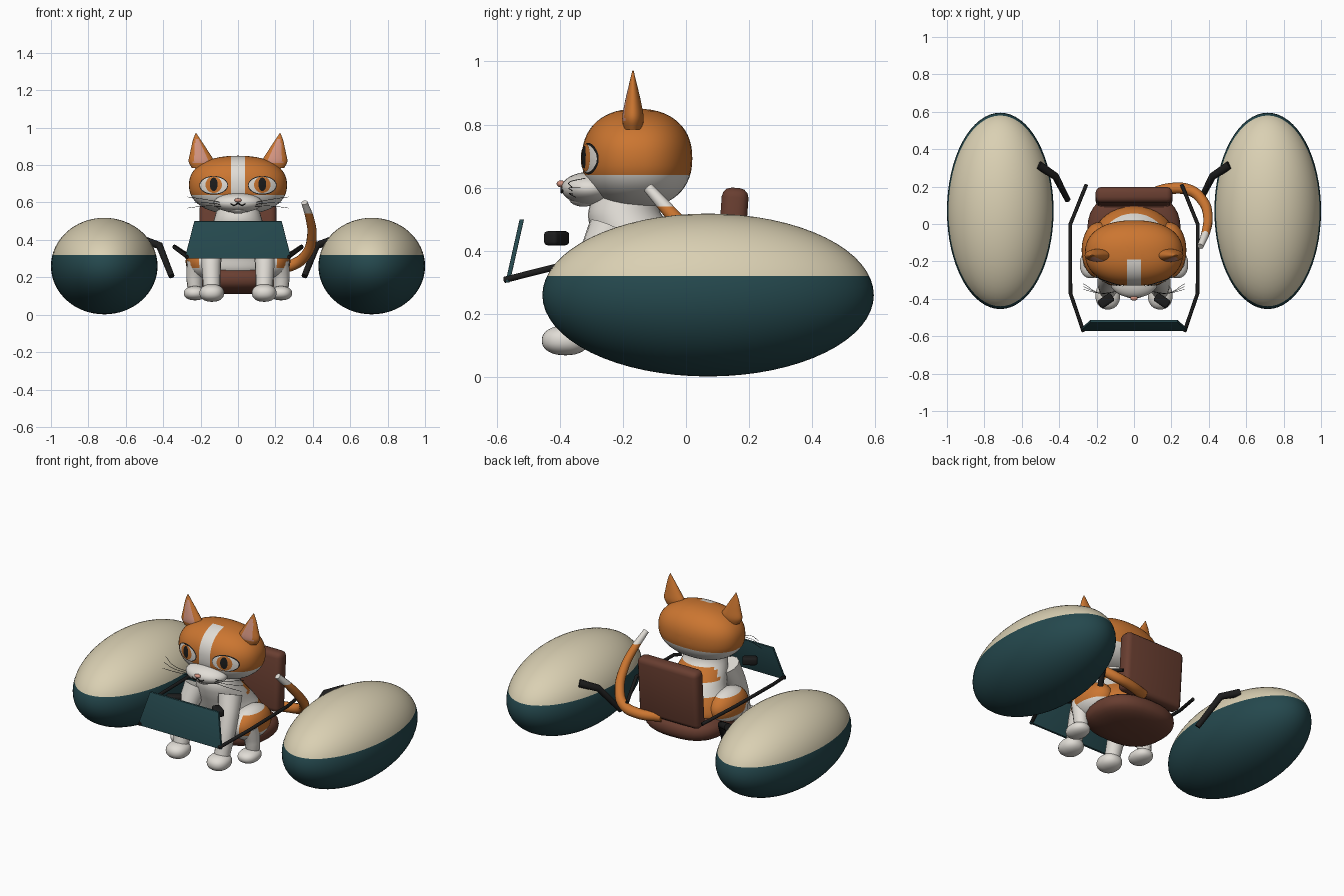
import bpy, bmesh, math
from mathutils import Vector, Matrix
from mathutils.bvhtree import BVHTree

if "Cube" in bpy.data.objects:
    bpy.data.objects.remove(bpy.data.objects["Cube"])

COLOURS = {
    "orange fur": (0.6, 0.18, 0.03), "white fur": (0.75, 0.72, 0.67),
    "cream shell": (0.7, 0.63, 0.45), "dark teal": (0.018, 0.065, 0.075),
    "brown leather": (0.14, 0.048, 0.03), "black": (0.012, 0.012, 0.012),
    "pink skin": (0.66, 0.3, 0.22),
}
MATS = {}
for label, rgb in COLOURS.items():
    m = bpy.data.materials.new(label)
    m.use_nodes = True
    m.diffuse_color = (*rgb, 1)
    m.node_tree.nodes["Principled BSDF"].inputs["Base Color"].default_value = (*rgb, 1)
    MATS[label] = m


def finish(name, bm, paint):
    """Turn a bmesh into a shaded object; paint is a colour or a rule on the face centre."""
    bmesh.ops.recalc_face_normals(bm, faces=bm.faces)
    rule = paint if callable(paint) else lambda c: paint
    names = []
    for f in bm.faces:
        label = rule(f.calc_center_median())
        if label not in names:
            names.append(label)
        f.material_index = names.index(label)
    mesh = bpy.data.meshes.new(name)
    bm.to_mesh(mesh)
    bm.free()
    for label in names:
        mesh.materials.append(MATS[label])
    ob = bpy.data.objects.new(name, mesh)
    bpy.context.collection.objects.link(ob)
    bpy.ops.object.select_all(action='DESELECT')
    ob.select_set(True)
    bpy.context.view_layer.objects.active = ob
    bpy.ops.object.shade_smooth_by_angle(angle=math.radians(40))
    return ob


def cut(bm, axis, values):
    for v in values:
        no = Vector((0, 0, 0))
        no[axis] = 1
        bmesh.ops.bisect_plane(bm, geom=bm.verts[:] + bm.edges[:] + bm.faces[:],
                               plane_co=no * v, plane_no=no)


def blob_mesh(loc, size, power=1.0, detail=32):
    bm = bmesh.new()
    bmesh.ops.create_uvsphere(bm, u_segments=detail, v_segments=detail // 2, radius=1)
    for v in bm.verts:
        v.co = Vector([loc[i] + size[i] * math.copysign(abs(v.co[i]) ** power, v.co[i])
                       for i in range(3)])
    return bm


def blob(name, loc, size, paint, power=1.0, detail=32, zcuts=()):
    bm = blob_mesh(loc, size, power, detail)
    cut(bm, 2, zcuts)
    return finish(name, bm, paint)


def loft(name, rings, paint, zcuts=(), n=32, steps=5):
    """Ellipse rings (z, cx, cy, rx, ry), smoothly interpolated and capped."""
    pts = [rings[0]] + rings + [rings[-1]]
    path = []
    for a, b, c, d in zip(pts, pts[1:], pts[2:], pts[3:]):
        for k in range(steps):
            t = k / steps
            path.append([q + t * (r - p) / 2 + t * t * (p - 2.5 * q + 2 * r - s / 2)
                         + t ** 3 * (1.5 * (q - r) + (s - p) / 2) for p, q, r, s in zip(a, b, c, d)])
    path.append(rings[-1])
    bm = bmesh.new()
    rows = [[bm.verts.new((cx + rx * math.cos(i * math.tau / n), cy + ry * math.sin(i * math.tau / n), z))
             for i in range(n)] for z, cx, cy, rx, ry in path]
    for r0, r1 in zip(rows, rows[1:]):
        for i in range(n):
            bm.faces.new((r0[i], r0[(i + 1) % n], r1[(i + 1) % n], r1[i]))
    bm.faces.new(rows[0])
    bm.faces.new(rows[-1])
    cut(bm, 2, zcuts)
    return finish(name, bm, paint)


def tube(name, pts, paint, radii, smooth=True, zcuts=()):
    cu = bpy.data.curves.new(name, 'CURVE')
    cu.dimensions, cu.bevel_depth, cu.bevel_resolution = '3D', 1.0, 4
    cu.use_fill_caps, cu.resolution_u = True, 8
    sp = cu.splines.new('BEZIER')
    sp.bezier_points.add(len(pts) - 1)
    kind = 'AUTO' if smooth else 'VECTOR'
    for i, (bp, p) in enumerate(zip(sp.bezier_points, pts)):
        bp.co = p
        bp.handle_left_type = bp.handle_right_type = kind
        bp.radius = radii[min(i, len(radii) - 1)]
    tmp = bpy.data.objects.new(name + " path", cu)
    bpy.context.collection.objects.link(tmp)
    bpy.context.view_layer.update()
    mesh = bpy.data.meshes.new_from_object(tmp.evaluated_get(bpy.context.evaluated_depsgraph_get()))
    bm = bmesh.new()
    bm.from_mesh(mesh)
    bpy.data.objects.remove(tmp)
    bpy.data.meshes.remove(mesh)
    bmesh.ops.remove_doubles(bm, verts=bm.verts, dist=1e-5)
    cut(bm, 2, zcuts)
    return finish(name, bm, paint)


def box(name, loc, size, paint, rot=(0, 0), bevel=0.01, top=(1, 0)):
    """Bevelled box turned about x then z; top = (x scale, y shift) of the upper edge."""
    bm = bmesh.new()
    bmesh.ops.create_cube(bm, size=1)
    for v in bm.verts:
        v.co = Vector(a * b for a, b in zip(v.co, size))
        if v.co.z > 0:
            v.co.x *= top[0]
            v.co.y += top[1]
    bmesh.ops.bevel(bm, geom=bm.edges[:], offset=bevel, segments=3, affect='EDGES', profile=0.5)
    turn = Matrix.Rotation(rot[1], 4, 'Z') @ Matrix.Rotation(rot[0], 4, 'X')
    bmesh.ops.transform(bm, matrix=Matrix.Translation(loc) @ turn, verts=bm.verts)
    return finish(name, bm, paint)


# Head with white jaw and forehead stripe
def head_paint(c):
    stripe = abs(c.x) < 0.038 and c.y < -0.19
    return "white fur" if c.z < 0.64 or stripe else "orange fur"


head = blob_mesh((0, -0.155, 0.693), (0.262, 0.175, 0.157), 0.88, 56)
cut(head, 2, [0.64])
cut(head, 0, [-0.038, 0.038])
cut(head, 1, [-0.19])
surface = BVHTree.FromBMesh(head)
finish("head", head, head_paint)
blob("muzzle", (0, -0.305, 0.598), (0.13, 0.09, 0.052), "white fur")
blob("chin", (0, -0.325, 0.565), (0.05, 0.045, 0.025), "white fur")
blob("nose", (0, -0.396, 0.612), (0.02, 0.014, 0.011), "pink skin", detail=16)


def face_patch(name, x, z, rx, rz, lift, paint, n=32, rings=6):
    """Thin oval plate that follows the head surface."""
    bm = bmesh.new()

    def drop(px, pz):
        hit = surface.ray_cast(Vector((px, -2, pz)), Vector((0, 1, 0)))[0]
        return bm.verts.new((px, (hit.y if hit else -0.25) - lift, pz))
    centre = drop(x, z)
    prev = None
    for r in range(1, rings + 1):
        row = [drop(x + rx * r / rings * math.cos(i * math.tau / n),
                    z + rz * r / rings * math.sin(i * math.tau / n)) for i in range(n)]
        for i in range(n):
            j = (i + 1) % n
            bm.faces.new((prev[i], prev[j], row[j], row[i]) if prev else (centre, row[j], row[i]))
        prev = row
    finish(name, bm, paint)


def banded(c):
    """White coat with orange bands over the back and sides."""
    band = 0.43 < c.z < 0.5 or 0.25 < c.z < 0.36
    side = c.y > -0.12 or abs(c.x) > 0.2
    return "orange fur" if band and side else "white fur"


# Torso
BANDS = (0.25, 0.36, 0.43, 0.5)
loft("torso", [(0.19, 0, -0.08, 0.13, 0.11), (0.24, 0, -0.07, 0.21, 0.16),
               (0.31, 0, -0.08, 0.2, 0.165), (0.39, 0, -0.12, 0.165, 0.155),
               (0.46, 0, -0.165, 0.145, 0.135), (0.52, 0, -0.195, 0.125, 0.115),
               (0.58, 0, -0.19, 0.11, 0.1)], banded, BANDS)

# Seat
blob("seat", (0, -0.04, 0.19), (0.25, 0.21, 0.08), "brown leather", 0.8)
box("seat_back", (0, 0.145, 0.42), (0.41, 0.085, 0.36), "brown leather", (-0.07, 0), 0.03)

# Tail with white tip
tube("tail", [(0.06, 0.15, 0.25), (0.2, 0.19, 0.25), (0.3, 0.18, 0.27), (0.37, 0.12, 0.33),
              (0.395, 0.04, 0.42), (0.385, -0.04, 0.51), (0.355, -0.12, 0.6)],
     lambda c: "white fur" if c.z > 0.54 else "orange fur",
     [0.03, 0.03, 0.03, 0.028, 0.026, 0.023, 0.017], zcuts=[0.54])

# Front panel
box("front_panel", (0, -0.565, 0.4), (0.57, 0.014, 0.2), "dark teal", bevel=0.002, top=(0.82, 0.045))

# Mouth
for s, side in ((1, "left"), (-1, "right")):
    tube(side + "_mouth", [(0, -0.395, 0.598), (s * 0.018, -0.394, 0.585), (s * 0.04, -0.388, 0.592)],
         "black", [0.003])

    # Eyes
    ex = s * 0.13
    face_patch(side + "_eye_rim", ex, 0.692, 0.077, 0.05, 0.003, "black")
    face_patch(side + "_eye_white", ex, 0.692, 0.073, 0.045, 0.006, "white fur")
    face_patch(side + "_iris", ex, 0.695, 0.044, 0.044, 0.009, "orange fur")
    face_patch(side + "_pupil", ex, 0.697, 0.021, 0.036, 0.012, "black")

    # Whiskers
    for k in range(3):
        tube(f"{side}_whisker_{k}", [(s * 0.09, -0.36, 0.6 - k * 0.01), (s * 0.18, -0.37, 0.617 - k * 0.018),
                                     (s * 0.27, -0.32 - k * 0.015, 0.63 - k * 0.03)], "black", [0.0012])

    # Ears, pink inside
    def ear_paint(c):
        t = (c.z - 0.79) / 0.18
        mid, half = s * (0.193 + 0.032 * t), 0.068 * (1 - t)
        inner = c.y < -0.168 and abs(c.x - mid) < 0.7 * half and 0.12 < t < 0.85
        return "pink skin" if inner else "orange fur"
    loft(side + "_ear", [(0.785, s * 0.192, -0.168, 0.055, 0.028), (0.82, s * 0.196, -0.168, 0.068, 0.034),
                         (0.87, s * 0.206, -0.168, 0.049, 0.026), (0.93, s * 0.219, -0.168, 0.023, 0.012),
                         (0.971, s * 0.225, -0.168, 0.002, 0.002)], ear_paint)

    # Legs and paws
    tube(side + "_front_leg", [(s * 0.115, -0.24, 0.47), (s * 0.14, -0.3, 0.33), (s * 0.14, -0.36, 0.13)],
         "white fur", [0.07, 0.056, 0.045])
    blob(side + "_front_paw", (s * 0.14, -0.382, 0.116), (0.066, 0.075, 0.047), "white fur", 0.9)
    blob(side + "_haunch", (s * 0.19, -0.14, 0.285), (0.09, 0.15, 0.1), banded, zcuts=BANDS)
    tube(side + "_hind_leg", [(s * 0.215, -0.2, 0.28), (s * 0.23, -0.19, 0.2), (s * 0.23, -0.185, 0.12)],
         "white fur", [0.06, 0.045, 0.038])
    blob(side + "_hind_paw", (s * 0.23, -0.215, 0.115), (0.06, 0.075, 0.038), "white fur", 0.9)

    # Side pods, cream above and teal below
    blob(side + "_pod", (s * 0.715, 0.07, 0.26), (0.285, 0.525, 0.258),
         lambda c: "cream shell" if c.z > 0.32 else "dark teal", detail=64, zcuts=[0.32])

    # Rails, pod arms and hand grips
    tube(side + "_rail", [(s * 0.27, -0.575, 0.308), (s * 0.34, -0.37, 0.36), (s * 0.34, 0, 0.365),
                          (s * 0.255, 0.21, 0.31)], "black", [0.01], smooth=False)
    tube(side + "_pod_arm", [(s * 0.51, 0.315, 0.4), (s * 0.42, 0.255, 0.37), (s * 0.355, 0.13, 0.205)],
         "black", [0.023, 0.02, 0.016], smooth=False)
    box(side + "_grip", (s * 0.15, -0.41, 0.44), (0.085, 0.05, 0.045), "black", (0, -s * 0.6), 0.012)
